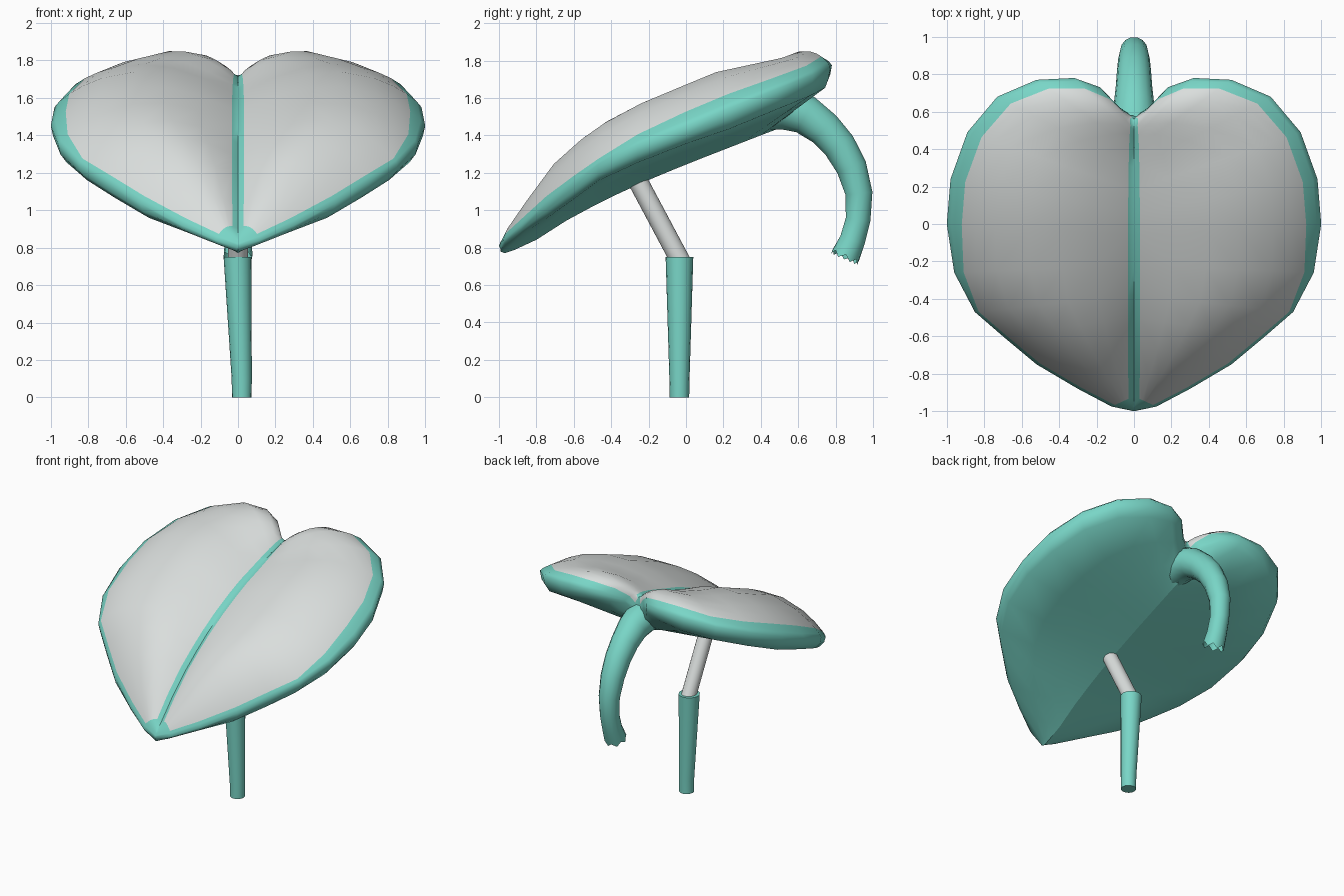
import bpy, bmesh, math
from mathutils import Vector

if "Cube" in bpy.data.objects:
    bpy.data.objects.remove(bpy.data.objects["Cube"])


def material(name, rgb):
    m = bpy.data.materials.new(name)
    m.diffuse_color = (*rgb, 1)
    m.use_nodes = True
    m.node_tree.nodes["Principled BSDF"].inputs["Base Color"].default_value = m.diffuse_color
    return m


TEAL = material("teal", (0.19, 0.67, 0.57))
GREY = material("pale_grey", (0.70, 0.73, 0.72))


def finish(bm, name, mats, angle=40):
    bmesh.ops.recalc_face_normals(bm, faces=bm.faces[:])
    me = bpy.data.meshes.new(name)
    bm.to_mesh(me)
    bm.free()
    for m in mats:
        me.materials.append(m)
    ob = bpy.data.objects.new(name, me)
    bpy.context.collection.objects.link(ob)
    bpy.ops.object.select_all(action='DESELECT')
    ob.select_set(True)
    bpy.context.view_layer.objects.active = ob
    bpy.ops.object.shade_smooth_by_angle(angle=math.radians(angle))
    return ob


def interp(table, y):
    for (a, za), (b, zb) in zip(table, table[1:]):
        if y <= b:
            return za + (zb - za) * max(0, (y - a) / (b - a))
    return table[-1][1]


def tube(name, path, radii, mat, sides=16, flat=False, jagged=0.0):
    """Rings swept along a path; an optional torn, open last end."""
    bm = bmesh.new()
    pts = [Vector(p) for p in path]
    rings = []
    for i, p in enumerate(pts):
        t = (pts[min(i + 1, len(pts) - 1)] - pts[max(i - 1, 0)]).normalized()
        if flat:
            t = Vector((0, 0, 1))
        u = Vector((1, 0, 0))
        v = t.cross(u).normalized()
        ring = []
        for k in range(sides):
            a = 2 * math.pi * k / sides
            q = p + (u * math.cos(a) + v * math.sin(a)) * radii[i]
            if jagged and i == len(pts) - 1:
                q += t * jagged * (1 if k % 2 else -1)
            ring.append(bm.verts.new(q))
        rings.append(ring)
    for a, b in zip(rings, rings[1:]):
        for k in range(sides):
            n = (k + 1) % sides
            bm.faces.new((a[k], a[n], b[n], b[k]))
    bm.faces.new(rings[0])
    if not jagged:
        bm.faces.new(rings[-1])
    return finish(bm, name, [mat])


# Heart leaf: half outline from notch to tip (x, y, rim z, matching midrib y)
OUTLINE = [
    (.03, .59, 1.64, .56), (.08, .625, 1.69, .54), (.18, .73, 1.745, .50),
    (.32, .78, 1.775, .46), (.52, .77, 1.77, .40), (.73, .68, 1.725, .30),
    (.89, .49, 1.65, .18), (.98, .24, 1.55, .06), (1.0, 0, 1.45, -.06),
    (.96, -.26, 1.35, -.22), (.85, -.47, 1.245, -.38), (.70, -.60, 1.15, -.50),
    (.52, -.75, 1.035, -.64), (.30, -.88, .92, -.80), (.12, -.975, .84, -.92),
    (0, -1.0, .81, -.97)]
TOP_MID = [(-1, .82), (-.8, 1.03), (-.6, 1.21), (-.3, 1.41), (0, 1.55),
           (.3, 1.65), (.56, 1.72)]
LOW_MID = [(-1, .76), (-.85, .81), (-.6, .97), (-.3, 1.12), (0, 1.245),
           (.45, 1.42), (.56, 1.46)]


def leaf_section(x, y, z, my):
    """Points from top midrib, over the rim, back to the lower keel."""
    length = math.hypot(x, y - my)
    k = min(1, length / .6)
    zt, zb = interp(TOP_MID, my), interp(LOW_MID, my)
    inset = .08 if y > -.2 else .05 if y > -.4 else .02
    t1, t2 = min(.3, .032 / length), max(.7, 1 - inset / length)
    ts = [0, t1] + [t1 + (t2 - t1) * s for s in (.2, .4, .6, .8, .92)] + [t2]
    ts.append(1 - (1 - t2) * (.3 if inset > .02 else .5))
    h = .18 - .06 * min(1, max(0, (y - .25) / .45))
    out = []
    for t in ts:
        bulge = h * k * math.sin(math.pi * t ** 1.15) ** .75
        out.append((x * t, my + (y - my) * t, zt + (z - zt) * t + bulge))
    out.append((x, y, z))
    # rounded lower lip, then a shallow slope down to the keel
    lip = max(k, .35) * (.115 if y > .1 else .095 if y > -.3 else .085)
    for d, drop in ((.012, .55), (.045, 1)):
        t = max(.75, 1 - d / length)
        out.append((x * t, my + (y - my) * t, z - lip * drop))
    for s in (.66, .33, 0):
        out.append((x * t * s, my + (y - my) * t * s,
                    zb + (z - lip - zb) * s))
    return out


bm = bmesh.new()
sections = [leaf_section(*p) for p in OUTLINE]
for side in (1, -1):
    grid = [[bm.verts.new((side * x, y, z)) for x, y, z in s] for s in sections]
    for i, (a, b) in enumerate(zip(grid, grid[1:])):
        for j in range(len(a) - 1):
            f = bm.faces.new((a[j], a[j + 1], b[j + 1], b[j]))
            # grey between midrib and rim, teal at the very tip
            f.material_index = 1 if 1 <= j <= 6 and i < len(grid) - 2 else 0
bmesh.ops.remove_doubles(bm, verts=bm.verts[:], dist=1e-4)
bmesh.ops.holes_fill(bm, edges=bm.edges[:], sides=0)     # close the notch
bmesh.ops.recalc_face_normals(bm, faces=bm.faces[:])
for e in bm.edges:                                       # crisp keel underneath
    if all(abs(v.co.x) < 1e-4 for v in e.verts) and all(f.normal.z < 0 for f in e.link_faces):
        e.smooth = False
finish(bm, "heart_leaf", [TEAL, GREY], 60)

# Curved leaf stalk with a torn end
tube("leaf_stalk",
     [(0, .40, 1.555), (0, .53, 1.55), (0, .64, 1.51), (0, .74, 1.435),
      (0, .82, 1.345), (0, .885, 1.23), (0, .925, 1.09), (0, .92, .95),
      (0, .89, .84), (0, .85, .75)],
     [.13, .122, .108, .097, .091, .084, .074, .068, .070, .078],
     TEAL, sides=14, jagged=.014)

# Support: tapered post and slanted rod
tube("support_post", [(.02, -.035, 0), (.02, -.035, .1), (-.003, -.035, .75)],
     [.052, .054, .074], TEAL, flat=True)
tube("support_rod", [(0, -.025, .72), (0, -.27, 1.18)], [.053, .053], GREY)
